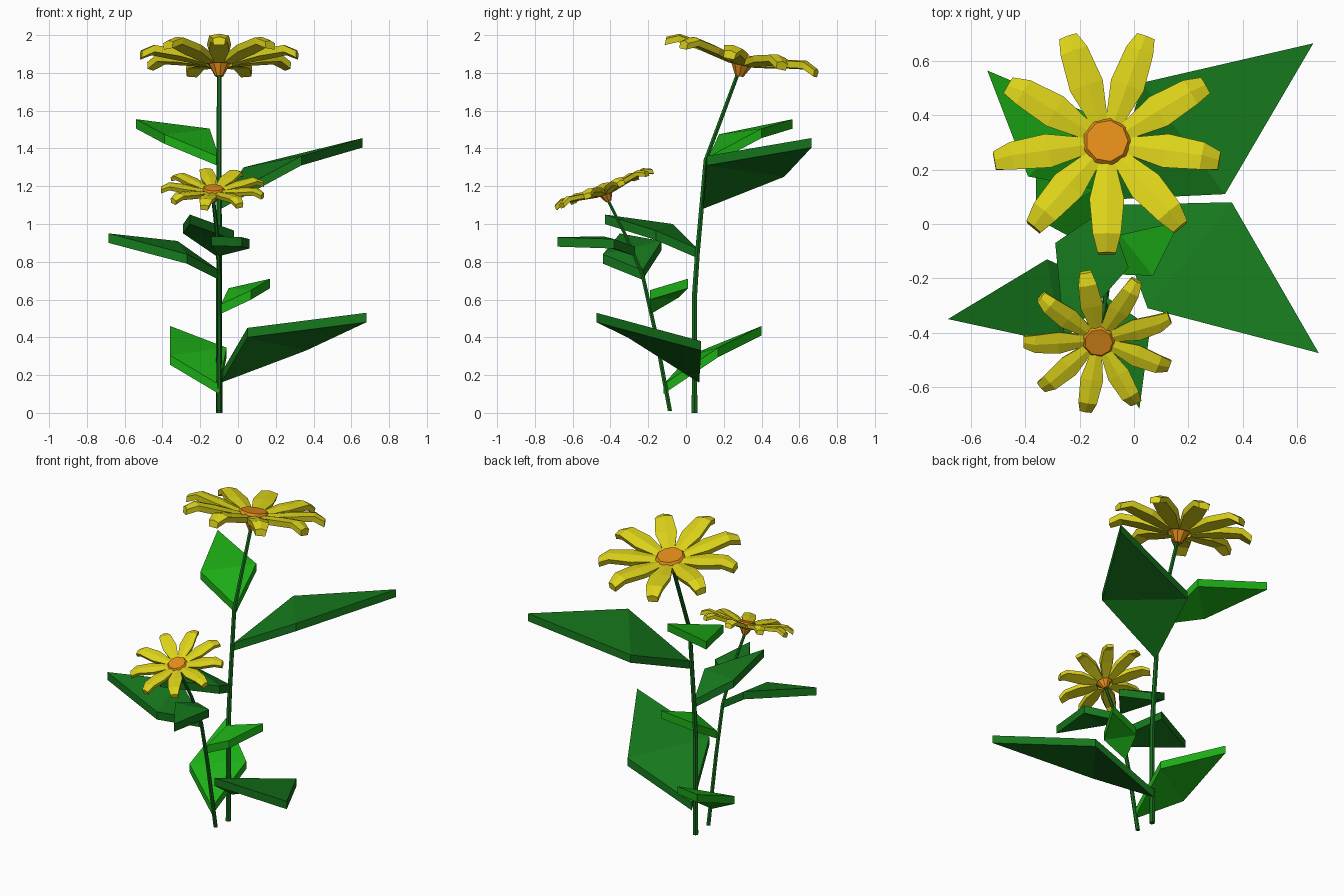
import bpy, bmesh, math
from mathutils import Matrix, Vector

if "Cube" in bpy.data.objects:
    bpy.data.objects.remove(bpy.data.objects["Cube"])


def material(name, rgb):
    m = bpy.data.materials.new(name)
    m.diffuse_color = (*rgb, 1)
    m.use_nodes = True
    m.node_tree.nodes["Principled BSDF"].inputs["Base Color"].default_value = m.diffuse_color
    return m


YELLOW = material("petal_yellow", (0.72, 0.65, 0.01))
ORANGE = material("centre_orange", (0.78, 0.27, 0.01))
DARK = material("dark_green", (0.008, 0.19, 0.012))
LIGHT = material("light_green", (0.012, 0.42, 0.008))
STEM = material("stem_green", (0.008, 0.16, 0.012))


def finish(name, bm, mat):
    bmesh.ops.recalc_face_normals(bm, faces=bm.faces)
    me = bpy.data.meshes.new(name)
    bm.to_mesh(me)
    bm.free()
    me.materials.append(mat)
    ob = bpy.data.objects.new(name, me)
    bpy.context.collection.objects.link(ob)
    return ob


def loft(bm, rings):
    """Skin a list of closed rings and cap both ends."""
    rows = [[bm.verts.new(p) for p in ring] for ring in rings]
    n = len(rows[0])
    for a, b in zip(rows, rows[1:]):
        for i in range(n):
            j = (i + 1) % n
            bm.faces.new((a[i], a[j], b[j], b[i]))
    bm.faces.new(rows[0])
    bm.faces.new(rows[-1])


def circle(c, r, n):
    return [Vector(c) + Vector((r * math.cos(2 * math.pi * i / n),
                                r * math.sin(2 * math.pi * i / n), 0)) for i in range(n)]


def stem(name, path, r0, r1):
    bm = bmesh.new()
    last = len(path) - 1
    loft(bm, [circle(p, r0 + (r1 - r0) * i / last, 6) for i, p in enumerate(path)])
    finish(name, bm, STEM)


def leaf(name, base, side_a, tip, side_b, mat, thick=0.05):
    """Kite-shaped slab folded across its widest line."""
    bm = bmesh.new()
    pts = [Vector(p) for p in (base, side_a, tip, side_b)]
    top = [bm.verts.new(p) for p in pts]
    low = [bm.verts.new(p - Vector((0, 0, thick))) for p in pts]
    for v in (top, low):
        bm.faces.new((v[0], v[1], v[3]))
        bm.faces.new((v[1], v[2], v[3]))
    for i in range(4):
        j = (i + 1) % 4
        bm.faces.new((top[i], top[j], low[j], low[i]))
    finish(name, bm, mat)


def flower(name, centre, tilt, first_angle, scale):
    place = (Matrix.Translation(centre) @ Matrix.Rotation(math.radians(tilt), 4, 'X')
             @ Matrix.Scale(scale, 4))
    # nine petals: distance, half width, height, with a raised midrib
    sections = [(0.07, 0.03, 0.005), (0.22, 0.064, 0.035), (0.355, 0.052, 0.055), (0.42, 0.034, 0.025)]
    bm = bmesh.new()
    for k in range(9):
        spin = Matrix.Rotation(math.radians(first_angle + 40 * k), 4, 'Z')
        rings = []
        for r, w, z in sections:
            ring = [(r, -w, z), (r, 0, z + 0.01), (r, w, z),
                    (r, w * 0.85, z - 0.035), (r, -w * 0.85, z - 0.035)]
            rings.append([spin @ Vector(p) for p in ring])
        loft(bm, rings)
    bm.transform(place)
    finish(name + "_petals", bm, YELLOW)
    # flower centre with the tapered cup below it
    bm = bmesh.new()
    loft(bm, [circle((0, 0, z), r, 9) for r, z in
              ((0.022, -0.09), (0.055, -0.03), (0.09, 0.012), (0.078, 0.028))])
    bm.transform(place)
    finish(name + "_centre", bm, ORANGE)


# stems
stem("tall_stem", [(-0.10, 0.045, 0), (-0.10, 0.045, 0.62), (-0.10, 0.06, 0.84),
                   (-0.10, 0.105, 1.34), (-0.10, 0.28, 1.81)], 0.017, 0.012)
stem("short_stem", [(-0.10, -0.085, 0.01), (-0.10, -0.165, 0.44), (-0.10, -0.23, 0.73),
                    (-0.11, -0.32, 0.94), (-0.13, -0.41, 1.12)], 0.013, 0.010)

# flower heads
flower("tall_flower", (-0.10, 0.30, 1.87), -12, -90, 1.0)
flower("short_flower", (-0.13, -0.43, 1.175), 20.5, 180, 0.66)

# leaves on the tall stem
leaf("tall_leaf_low", (-0.09, 0.07, 0.21), (0.36, 0.08, 0.38), (0.68, -0.475, 0.53), (0.05, -0.31, 0.45), DARK)
leaf("tall_leaf_middle", (-0.10, 0.06, 0.87), (-0.29, -0.07, 1.00), (-0.255, -0.43, 1.05), (-0.02, -0.16, 0.965), DARK)
leaf("tall_leaf_right", (-0.09, 0.09, 1.13), (0.335, 0.11, 1.36), (0.66, 0.665, 1.455), (0.03, 0.52, 1.30), DARK)
leaf("tall_leaf_top", (-0.10, 0.12, 1.355), (-0.39, 0.175, 1.475), (-0.54, 0.565, 1.555), (-0.15, 0.40, 1.505), LIGHT)

# leaves on the short stem
leaf("short_leaf_low", (-0.10, -0.12, 0.15), (-0.36, 0.02, 0.305), (-0.36, 0.40, 0.46), (-0.06, 0.17, 0.345), LIGHT)
leaf("short_leaf_right", (-0.09, -0.185, 0.575), (0.07, -0.19, 0.65), (0.17, 0.01, 0.71), (-0.05, -0.04, 0.66), LIGHT)
leaf("short_leaf_left", (-0.10, -0.23, 0.755), (-0.32, -0.13, 0.91), (-0.685, -0.35, 0.95), (-0.27, -0.44, 0.84), DARK)
leaf("short_leaf_front", (-0.10, -0.27, 0.88), (-0.14, -0.44, 0.935), (0.02, -0.68, 0.93), (0.06, -0.38, 0.92), DARK)
